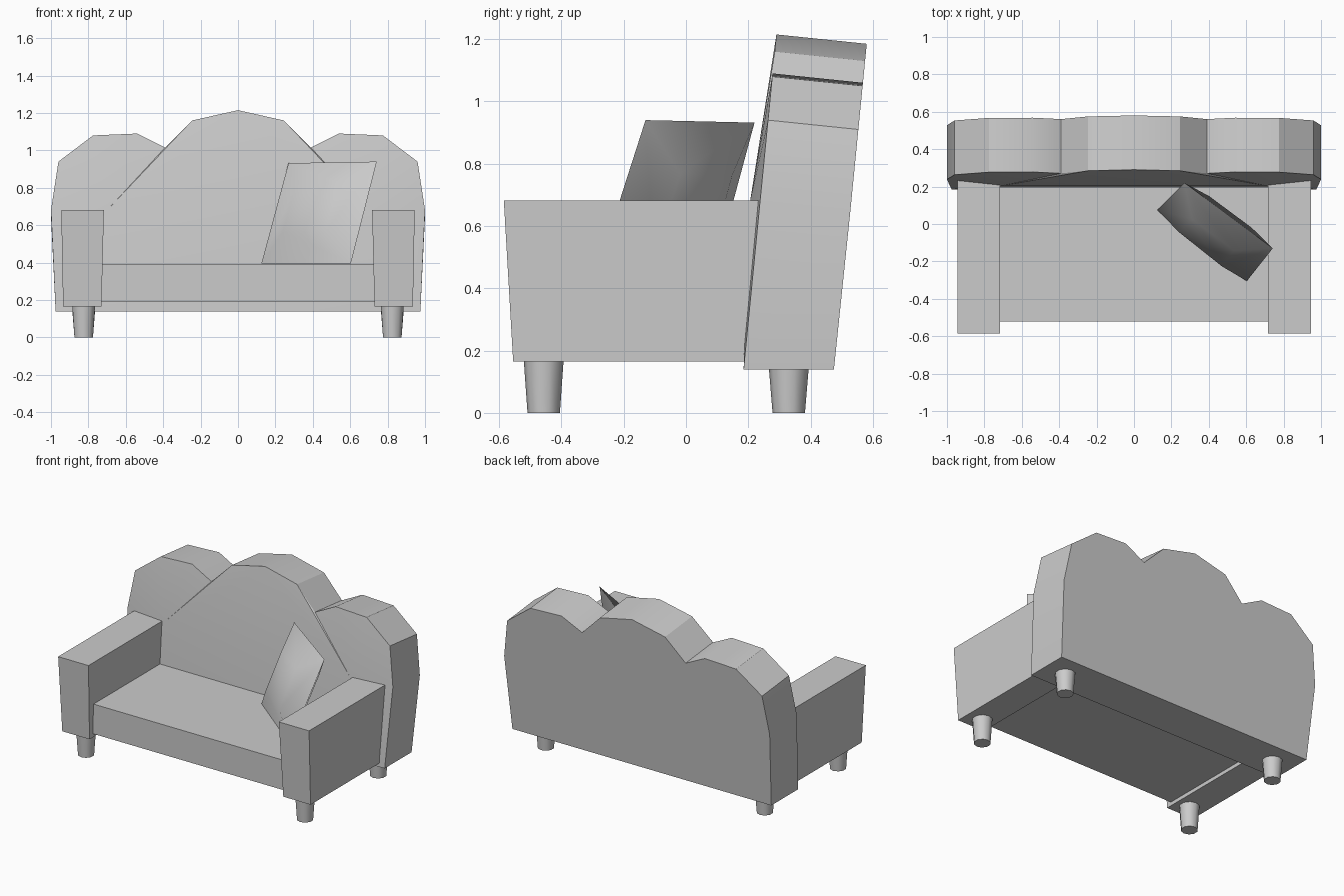
import bpy, bmesh, math
from mathutils import Vector

cube = bpy.data.objects.get("Cube")
if cube:
    bpy.data.objects.remove(cube, do_unlink=True)

grey = bpy.data.materials.new("soft_grey")
grey.use_nodes = True
grey.diffuse_color = (0.6, 0.6, 0.6, 1)
for node in grey.node_tree.nodes:
    if node.type == 'BSDF_PRINCIPLED':
        node.inputs["Base Color"].default_value = (0.6, 0.6, 0.6, 1)


def finish(name, bm, smooth=None):
    """Turn a bmesh into a named object, smoothing edges below an angle."""
    bmesh.ops.recalc_face_normals(bm, faces=bm.faces)
    mesh = bpy.data.meshes.new(name)
    bm.to_mesh(mesh)
    bm.free()
    mesh.materials.append(grey)
    obj = bpy.data.objects.new(name, mesh)
    bpy.context.collection.objects.link(obj)
    if smooth:
        bpy.ops.object.select_all(action='DESELECT')
        obj.select_set(True)
        bpy.context.view_layer.objects.active = obj
        bpy.ops.object.shade_smooth_by_angle(angle=math.radians(smooth))
    return obj


def block(name, bottom, top):
    """Tapered box; each end is (x0, x1, y0, y1, z)."""
    bm = bmesh.new()
    rings = []
    for x0, x1, y0, y1, z in (bottom, top):
        rings.append([bm.verts.new((x, y, z)) for x, y in
                      ((x0, y0), (x1, y0), (x1, y1), (x0, y1))])
    low, high = rings
    bm.faces.new(low)
    bm.faces.new(high)
    for i in range(4):
        j = (i + 1) % 4
        bm.faces.new((low[i], low[j], high[j], high[i]))
    return finish(name, bm)


# Scalloped backrest, leaning back, with a gently padded front
FLOOR = 0.14
half = [(0.975, FLOOR), (1.0, 0.68), (0.96, 0.94), (0.775, 1.08),
        (0.54, 1.09), (0.39, 1.015), (0.245, 1.16)]
outline = half + [(0, 1.215)] + [(-x, z) for x, z in reversed(half)]


def lean(z):
    return 0.185 + (z - FLOOR) * 0.098


bm = bmesh.new()
front = [bm.verts.new((x, lean(z), z)) for x, z in outline]
back = [bm.verts.new((x, lean(z) + 0.29, z if z == FLOOR else z - 0.03))
        for x, z in outline]
pad_l, pad_r = [bm.verts.new((x, lean(0.68) - 0.032, 0.68)) for x in (0.7, -0.7)]
count = len(outline)
mid = count // 2
for i in range(count):
    j = (i + 1) % count
    bm.faces.new((front[i], front[j], back[j], back[i]))
    if j:
        bm.faces.new((front[i], front[j], pad_l if i < mid else pad_r))
bm.faces.new((front[mid], pad_l, pad_r))
bm.faces.new((front[-1], front[0], pad_l, pad_r))
bm.faces.new(back)
finish("backrest", bm, 32)

# Seat
block("seat", (-0.74, 0.74, -0.52, 0.3, 0.19), (-0.74, 0.74, -0.52, 0.3, 0.393))

# Arms and legs on both sides
for side, s in (("left", 1), ("right", -1)):
    block(side + "_arm",
          (s * 0.73, s * 0.935, -0.555, 0.3, 0.165),
          (s * 0.717, s * 0.945, -0.585, 0.3, 0.682))
    for place, y, top in (("front", -0.457, 0.17), ("rear", 0.33, 0.145)):
        bm = bmesh.new()
        bmesh.ops.create_cone(bm, cap_ends=True, segments=10,
                              radius1=0.052, radius2=0.064, depth=top)
        bmesh.ops.translate(bm, verts=bm.verts, vec=(s * 0.825, y, top / 2))
        finish(f"{side}_{place}_leg", bm, 50)

# Square cushion with pinched edges, propped in the corner
corners = [Vector(c) for c in ((0.27, 0.22, 0.932), (0.742, -0.13, 0.94),
                               (0.603, -0.305, 0.395), (0.125, 0.075, 0.395))]
centre = sum(corners, Vector()) / 4
normal = (corners[1] - corners[0]).cross(corners[3] - corners[0]).normalized()
bm = bmesh.new()
rim = [bm.verts.new(c) for c in corners]
for s in (1, -1):
    ring = [bm.verts.new(centre + (c - centre) * 0.48 + normal * s * 0.082)
            for c in corners]
    crown = bm.verts.new(centre + normal * s * 0.095)
    for i in range(4):
        j = (i + 1) % 4
        bm.faces.new((rim[i], rim[j], ring[j], ring[i]))
        bm.faces.new((ring[i], ring[j], crown))
finish("cushion", bm, 60)
